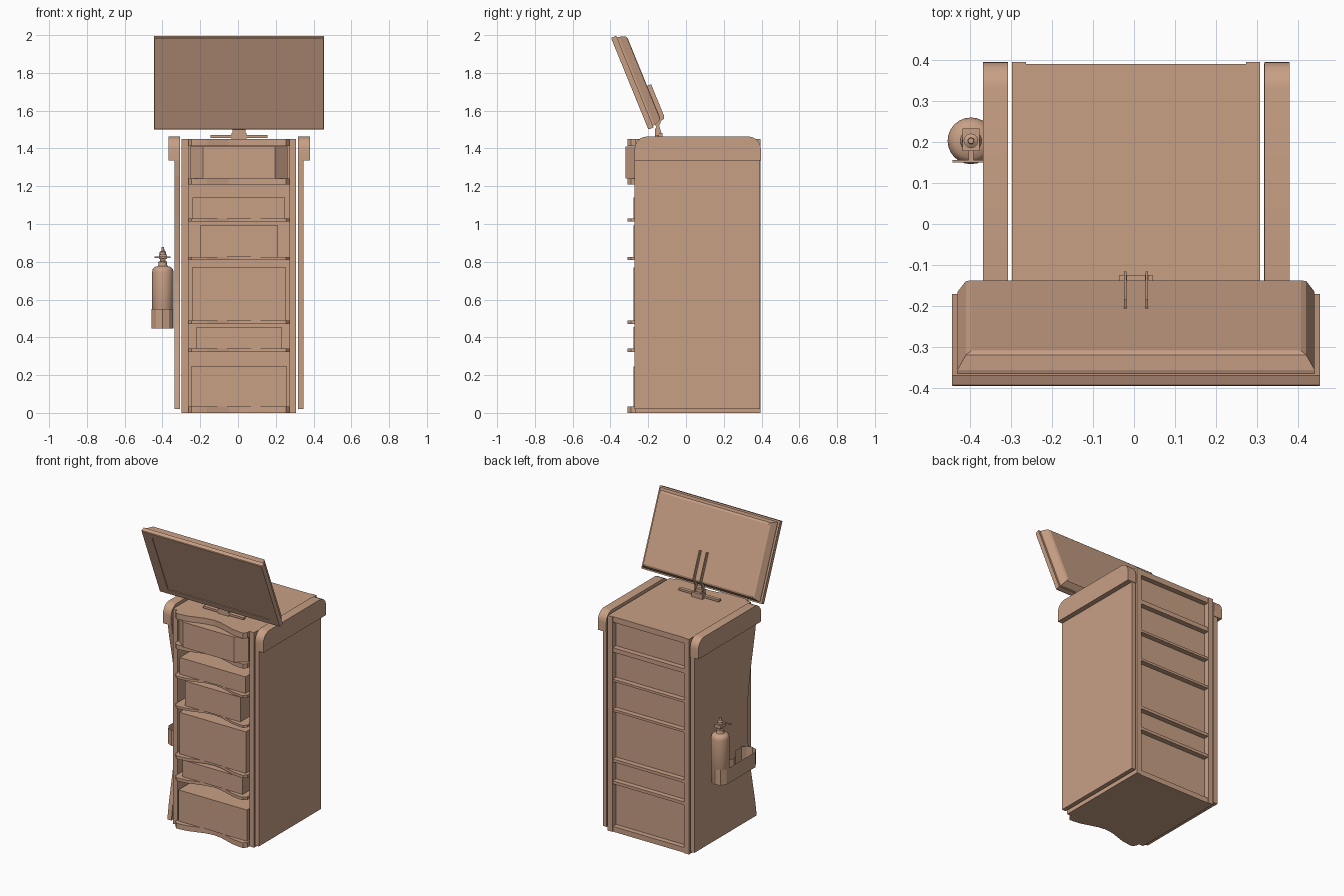
import bpy, bmesh, math
from mathutils import Matrix

if "Cube" in bpy.data.objects:
    bpy.data.objects.remove(bpy.data.objects["Cube"])

CX = 0.005  # cabinet centre line
brown = bpy.data.materials.new("brown_laminate")
brown.diffuse_color = (0.58, 0.35, 0.235, 1)
brown.use_nodes = True
brown.node_tree.nodes["Principled BSDF"].inputs["Base Color"].default_value = brown.diffuse_color


def make(name, verts, faces, smooth=False):
    me = bpy.data.meshes.new(name)
    bm = bmesh.new()
    vs = [bm.verts.new(v) for v in verts]
    for f in faces:
        bm.faces.new([vs[i] for i in f])
    bmesh.ops.recalc_face_normals(bm, faces=bm.faces)
    bm.to_mesh(me)
    bm.free()
    me.materials.append(brown)
    ob = bpy.data.objects.new(name, me)
    bpy.context.collection.objects.link(ob)
    if smooth:
        bpy.ops.object.select_all(action='DESELECT')
        ob.select_set(True)
        bpy.context.view_layer.objects.active = ob
        bpy.ops.object.shade_smooth_by_angle(angle=math.radians(40))
    return ob


def prism(name, pts, lo, hi, axis='z', caps=True, smooth=False):
    """Extrude a 2D outline: (x, y) along z, or (y, z) along x."""
    n = len(pts)
    put = (lambda a, b, t: (a, b, t)) if axis == 'z' else (lambda a, b, t: (t, a, b))
    verts = [put(a, b, t) for t in (lo, hi) for a, b in pts]
    faces = [(i, (i + 1) % n, n + (i + 1) % n, n + i) for i in range(n)]
    if caps:
        faces += [tuple(range(n)), tuple(range(n, 2 * n))]
    return make(name, verts, faces, smooth)


def box(name, x0, x1, y0, y1, z0, z1):
    return prism(name, [(x0, y0), (x1, y0), (x1, y1), (x0, y1)], z0, z1)


def lathe(name, prof, x, y, n=24):
    verts = [(x + r * math.cos(2 * math.pi * i / n), y + r * math.sin(2 * math.pi * i / n), z)
             for r, z in prof for i in range(n)]
    faces = [(k * n + i, k * n + (i + 1) % n, (k + 1) * n + (i + 1) % n, (k + 1) * n + i)
             for k in range(len(prof) - 1) for i in range(n)]
    faces += [tuple(range(n)), tuple(range((len(prof) - 1) * n, len(prof) * n))]
    return make(name, verts, faces, True)


# Shelves between the inner walls, with a scooped front edge
half = [(0.268, 0.39), (0.268, -0.29), (0.25, -0.311), (0.225, -0.311)]
scoop = [(0.225 * t, -0.26 - 0.051 * (0.5 - 0.5 * math.cos(math.pi * abs(t))))
         for t in [0.75, 0.5, 0.25, 0, -0.25, -0.5, -0.75]]
outline = half + scoop + [(-x, y) for x, y in reversed(half)]
outline = [(x + CX, y) for x, y in outline]
levels = [(0, 0.035), (0.322, 0.342), (0.47, 0.49), (0.81, 0.826),
          (1.012, 1.028), (1.21, 1.24), (1.412, 1.45)]
for i, (a, b) in enumerate(levels):
    prism(f"shelf_{i + 1}", outline, a, b)

# Recessed back panels between shelves
for i in range(6):
    box(f"back_panel_{i + 1}", CX - 0.268, CX + 0.268, 0.335, 0.355,
        levels[i][1], levels[i + 1][0])

# Full height inner walls
for s, side in ((1, "right"), (-1, "left")):
    x0, x1 = sorted((CX + s * 0.268, CX + s * 0.303))
    box(f"inner_wall_{side}", x0, x1, -0.268, 0.395, 0, 1.45)

# Storage bins standing on the shelves
bins = [(0.255, 0.035, 0.245), (0.225, 0.342, 0.455), (0.248, 0.49, 0.77),
        (0.207, 0.826, 0.992), (0.245, 1.028, 1.14)]
for i, (w, a, b) in enumerate(bins):
    box(f"bin_{i + 1}", CX - w, CX + w, -0.278, 0.33, a, b)
prism("top_drawer", [(CX - 0.258, 0.33), (CX - 0.258, -0.265), (CX - 0.19, -0.321),
                     (CX + 0.19, -0.321), (CX + 0.258, -0.265), (CX + 0.258, 0.33)], 1.24, 1.41)

# Outer side panels: right straight, left with concave front edge
prism("side_panel_right", [(-0.272, 0.02), (0.392, 0.02), (0.392, 1.37), (-0.272, 1.37)],
      0.317, 0.346, 'x')
curve = [(-0.272 + 0.1 * math.sin(math.pi * k / 12) ** 1.3 if 0 < k < 12 else -0.272,
          1.37 - 1.35 * k / 12) for k in range(13)]
prism("side_panel_left", curve + [(0.392, 0.02), (0.392, 1.37)], -0.337, -0.307, 'x')

# Rounded top caps on the side panels
cap = [(-0.272, 1.335), (0.396, 1.335)]
for cy, a0 in ((0.396 - 0.065, 0), (-0.272 + 0.065, 90)):
    cap += [(cy + 0.065 * math.cos(math.radians(a0 + 15 * k)),
             1.398 + 0.065 * math.sin(math.radians(a0 + 15 * k))) for k in range(7)]
prism("cap_right", cap, 0.318, 0.38, 'x', smooth=True)
prism("cap_left", cap, -0.369, -0.308, 'x', smooth=True)

# Two-cup holder band on the left panel (open sheet)
ring = [(-0.345, -0.10), (-0.365, -0.125), (-0.40, -0.136), (-0.435, -0.122), (-0.457, -0.09),
        (-0.457, 0.22), (-0.435, 0.252), (-0.40, 0.264), (-0.365, 0.25), (-0.341, 0.21),
        (-0.345, 0.165), (-0.37, 0.13), (-0.405, 0.065), (-0.37, 0.0), (-0.345, -0.035)]
prism("cup_holder", ring, 0.447, 0.55, caps=False)

# Spray bottle
BX, BY = -0.398, 0.203
lathe("bottle", [(0.052, 0.448), (0.057, 0.455), (0.057, 0.745), (0.053, 0.762), (0.042, 0.773),
                 (0.026, 0.777), (0.022, 0.785), (0.022, 0.8), (0.014, 0.803), (0.014, 0.82)], BX, BY)
box("spray_head", BX - 0.021, BX + 0.021, BY - 0.025, BY + 0.03, 0.815, 0.838)
lathe("spray_knob", [(0.018, 0.838), (0.018, 0.852), (0.008, 0.858), (0.007, 0.878)], BX, BY, 12)
box("spray_nozzle", BX - 0.006, BX + 0.006, 0.152, BY, 0.817, 0.829)
box("spray_lever", BX - 0.045, BX + 0.04, 0.15, 0.156, 0.819, 0.827)

# Tilted monitor, modelled upright: x across, y = depth to the back, z = height
tilt = Matrix.Translation((CX, -0.199, 1.5)) @ Matrix.Rotation(math.radians(22.2), 4, 'X')


def frustum(name, rings):
    """Loft rectangles given as (half width, bottom, top, depth)."""
    verts = [p for w, a, b, d in rings for p in ((-w, d, a), (w, d, a), (w, d, b), (-w, d, b))]
    faces = [(4 * k + i, 4 * k + (i + 1) % 4, 4 * k + 4 + (i + 1) % 4, 4 * k + 4 + i)
             for k in range(len(rings) - 1) for i in range(4)]
    n = len(verts)
    ob = make(name, verts, faces + [(0, 1, 2, 3), (n - 4, n - 3, n - 2, n - 1)])
    ob.matrix_world = tilt
    return ob


# Bezel with slightly recessed screen, then tapered rear shell
frustum("monitor_bezel", [(0.378, 0.04, 0.485, 0.004), (0.378, 0.04, 0.485, 0.0),
                          (0.447, 0.003, 0.521, 0.0), (0.449, 0.0, 0.524, 0.004),
                          (0.449, 0.0, 0.524, 0.03)])
frustum("monitor_shell", [(0.436, 0.01, 0.514, 0.03), (0.436, 0.01, 0.514, 0.04),
                          (0.415, 0.025, 0.502, 0.075), (0.402, 0.037, 0.49, 0.081)])

# Stand: two thin fins, hinge arms, block and foot bar
for s, side in ((-1, "left"), (1, "right")):
    fin = prism(f"stand_fin_{side}", [(0.075, 0.02), (0.098, 0.02), (0.104, 0.035),
                                      (0.104, 0.217), (0.075, 0.217)],
                s * 0.026 - 0.003, s * 0.026 + 0.003, 'x')
    fin.matrix_world = tilt
    prism(f"stand_arm_{side}", [(-0.14, 1.465), (-0.125, 1.465), (-0.142, 1.52), (-0.125, 1.56),
                                (-0.145, 1.56), (-0.163, 1.525)],
          CX + s * 0.026 - 0.004, CX + s * 0.026 + 0.004, 'x')
box("stand_block", CX - 0.04, CX + 0.04, -0.165, -0.124, 1.45, 1.482)
box("stand_foot", CX - 0.15, CX + 0.15, -0.165, -0.142, 1.456, 1.47)
box("stand_hinge", CX - 0.035, CX + 0.035, -0.165, -0.143, 1.482, 1.505)
